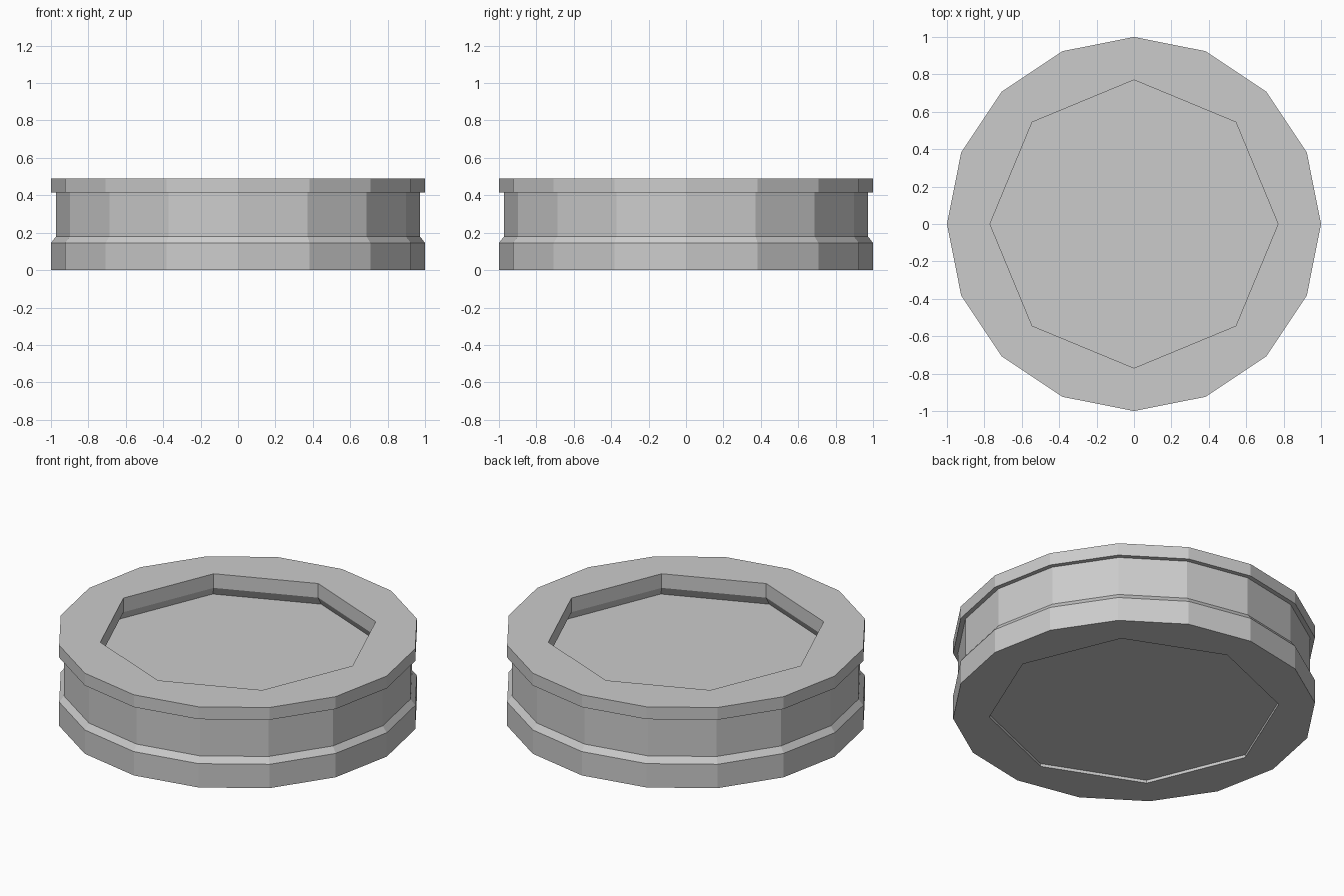
import bpy, bmesh
from math import cos, sin, tau

old = bpy.data.objects.get("Cube")
if old:
    bpy.data.objects.remove(old, do_unlink=True)

# Plain grey material
grey = bpy.data.materials.new("plain_grey")
grey.use_nodes = True
colour = (0.6, 0.6, 0.6, 1)
grey.diffuse_color = colour
grey.node_tree.nodes["Principled BSDF"].inputs["Base Color"].default_value = colour

bm = bmesh.new()


def ring(radius, z, sides):
    return [bm.verts.new((radius * cos(tau * i / sides), radius * sin(tau * i / sides), z))
            for i in range(sides)]


def wall(profile, sides):
    """Stack rings along a (radius, z) profile and join neighbours with quads."""
    rings = [ring(r, z, sides) for r, z in profile]
    for a, b in zip(rings, rings[1:]):
        for i in range(sides):
            j = (i + 1) % sides
            bm.faces.new((a[i], a[j], b[j], b[i]))
    return rings[0], rings[-1]


def rim(outer, inner):
    """Join a sixteen-sided edge to an eight-sided opening."""
    for k in range(8):
        bm.faces.new((outer[2 * k], outer[2 * k + 1], outer[(2 * k + 2) % 16],
                      inner[(k + 1) % 8], inner[k]))


# Grooved outer side, bottom to top
foot, crown = wall([(1, 0), (1, 0.145), (0.973, 0.18), (0.973, 0.415),
                    (1, 0.415), (1, 0.49)], 16)

# Octagonal recess in the top, widening at its floor
top_edge, top_floor = wall([(0.77, 0.49), (0.77, 0.404), (0.80, 0.353)], 8)
rim(crown, top_edge)
bm.faces.new(top_floor)

# Shallow octagonal recess underneath
base_edge, base_floor = wall([(0.80, 0), (0.80, 0.018)], 8)
rim(foot, base_edge)
bm.faces.new(base_floor)

bmesh.ops.recalc_face_normals(bm, faces=bm.faces)
mesh = bpy.data.meshes.new("grooved_disc")
bm.to_mesh(mesh)
bm.free()
mesh.materials.append(grey)
disc = bpy.data.objects.new("grooved_disc", mesh)
bpy.context.collection.objects.link(disc)
